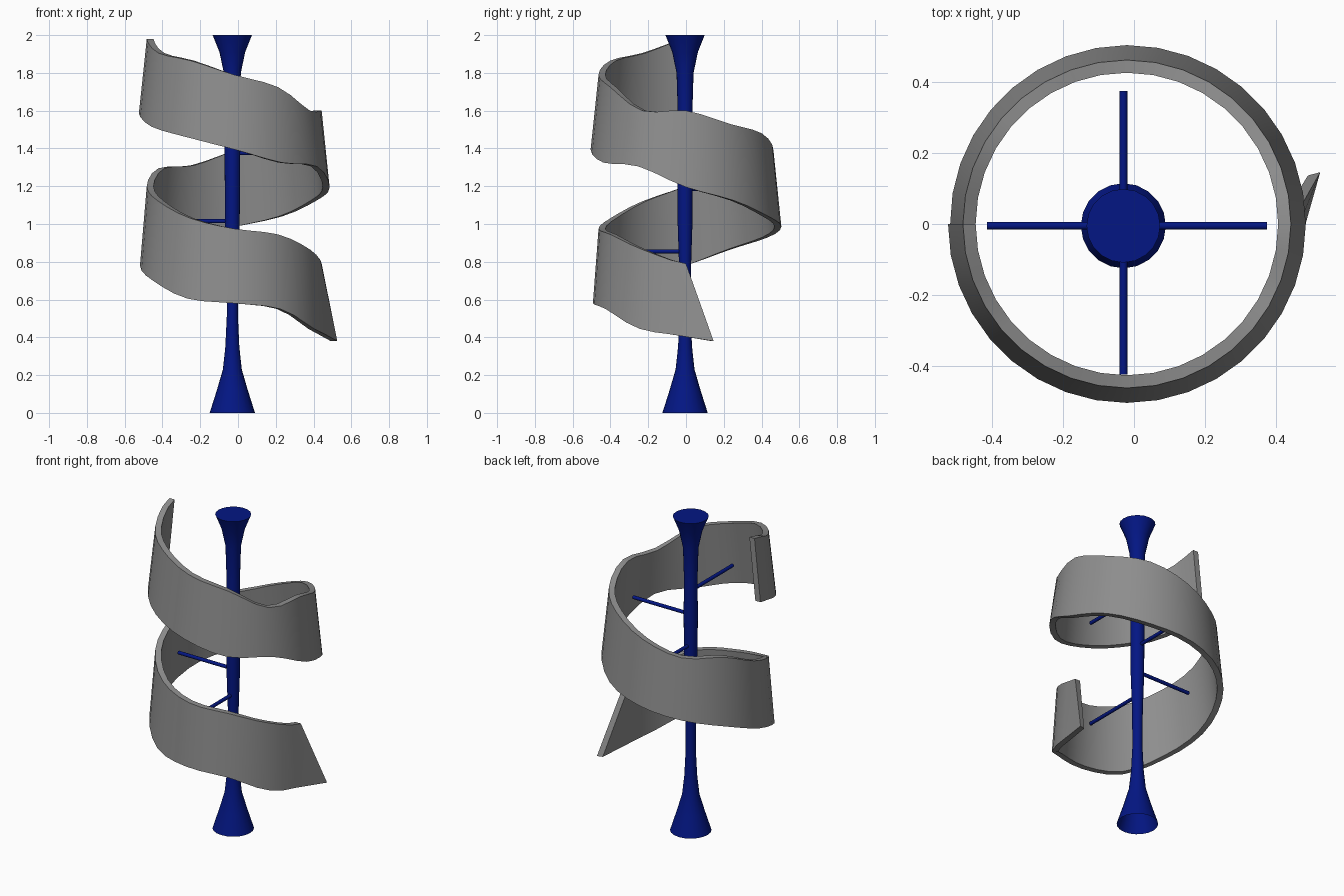
import bpy, bmesh, math
from mathutils import Vector, Matrix

if "Cube" in bpy.data.objects:
    bpy.data.objects.remove(bpy.data.objects["Cube"])


def material(name, rgb):
    m = bpy.data.materials.new(name)
    m.diffuse_color = (*rgb, 1)
    m.use_nodes = True
    m.node_tree.nodes["Principled BSDF"].inputs["Base Color"].default_value = m.diffuse_color
    return m


blue = material("navy", (0.001, 0.008, 0.23))
grey = material("dark_grey", (0.27, 0.27, 0.27))
PX, PY = -0.03, -0.005          # pole axis
RX = -0.02                      # ribbon axis


def finish(bm, name, mat, angle=40):
    bmesh.ops.recalc_face_normals(bm, faces=bm.faces)
    me = bpy.data.meshes.new(name)
    bm.to_mesh(me)
    bm.free()
    ob = bpy.data.objects.new(name, me)
    bpy.context.collection.objects.link(ob)
    me.materials.append(mat)
    bpy.ops.object.select_all(action='DESELECT')
    bpy.context.view_layer.objects.active = ob
    ob.select_set(True)
    bpy.ops.object.shade_smooth_by_angle(angle=math.radians(angle))
    return ob


def sample(vals, u):
    # smooth interpolation through evenly spaced heights
    i = min(int(u), len(vals) - 2)
    f = u - i
    a, b = vals[max(i - 1, 0)], vals[i]
    c, d = vals[i + 1], vals[min(i + 2, len(vals) - 1)]
    return b + 0.5 * f * (c - a + f * (2*a - 5*b + 4*c - d + f * (3*(b - c) + d - a)))


# central pole, flared at both ends, open underneath
profile = [(0.12, 0), (0.082, 0.12), (0.05, 0.23), (0.037, 0.35), (0.029, 0.52),
           (0.031, 0.75), (0.039, 1.0), (0.041, 1.4), (0.039, 1.6), (0.045, 1.8),
           (0.068, 1.91), (0.104, 2.0)]
SIDES = 20
bm = bmesh.new()
rings = [[bm.verts.new((PX + r * math.cos(2 * math.pi * k / SIDES),
                        PY + r * math.sin(2 * math.pi * k / SIDES), z))
          for k in range(SIDES)] for r, z in profile]
for lo, hi in zip(rings, rings[1:]):
    for k in range(SIDES):
        n = (k + 1) % SIDES
        bm.faces.new((lo[k], lo[n], hi[n], hi[k]))
bm.faces.new(rings[-1])
finish(bm, "pole", blue)

# five spokes climbing round the pole, a quarter turn each
spokes = [(0.855, 0.42), (1.015, 0.385), (1.185, 0.38), (1.375, 0.405), (1.525, 0.42)]
for i, (z, L) in enumerate(spokes):
    a = math.radians(-90 - 90 * i)
    d = Vector((math.cos(a), math.sin(a), 0))
    bm = bmesh.new()
    bmesh.ops.create_cone(bm, cap_ends=True, segments=12, radius1=0.011, radius2=0.011, depth=L)
    rot = d.to_track_quat('Z', 'Y').to_matrix().to_4x4()
    mid = Vector((PX, PY, z)) + d * L / 2
    bm.transform(Matrix.Translation(mid) @ rot)
    finish(bm, f"spoke_{i + 1}", blue)

# spiral ribbon: edge heights every 30 degrees, rising clockwise from +x
bottom = [0.41, 0.445, 0.55, 0.58, 0.605, 0.70, 0.78, 0.87, 0.93, 0.985, 1.04, 1.125,
          1.195, 1.305, 1.325, 1.395, 1.46, 1.515, 1.585]
top = [0.79, 0.865, 0.945, 0.975, 1.03, 1.12, 1.20, 1.295, 1.31, 1.39, 1.48, 1.53,
       1.60, 1.60, 1.725, 1.79, 1.865, 1.905, 1.98]
THICK = 0.036
N = 54
bm = bmesh.new()
sections = []
for k in range(N + 1):
    t = k / N
    a = -math.radians(540 * t)
    zb, zt = sample(bottom, 18 * t), sample(top, 18 * t)
    rb, rt = 0.487 + 0.018 * min(1, 2 * t), 0.463
    ab = a
    if k == 0:                  # pointed, swept-out lower corner
        ab, rb, zb = math.radians(15), 0.565, 0.38
    sec = []
    for r, ang, z in ((rb, ab, zb), (rt, a, zt), (rt - THICK, a, zt), (rb - THICK, ab, zb)):
        sec.append(bm.verts.new((RX + r * math.cos(ang), r * math.sin(ang), z)))
    sections.append(sec)
for s, e in zip(sections, sections[1:]):
    for j in range(4):
        n = (j + 1) % 4
        bm.faces.new((s[j], s[n], e[n], e[j]))
bm.faces.new(sections[0])
bm.faces.new(sections[-1][::-1])
finish(bm, "spiral_ribbon", grey)
